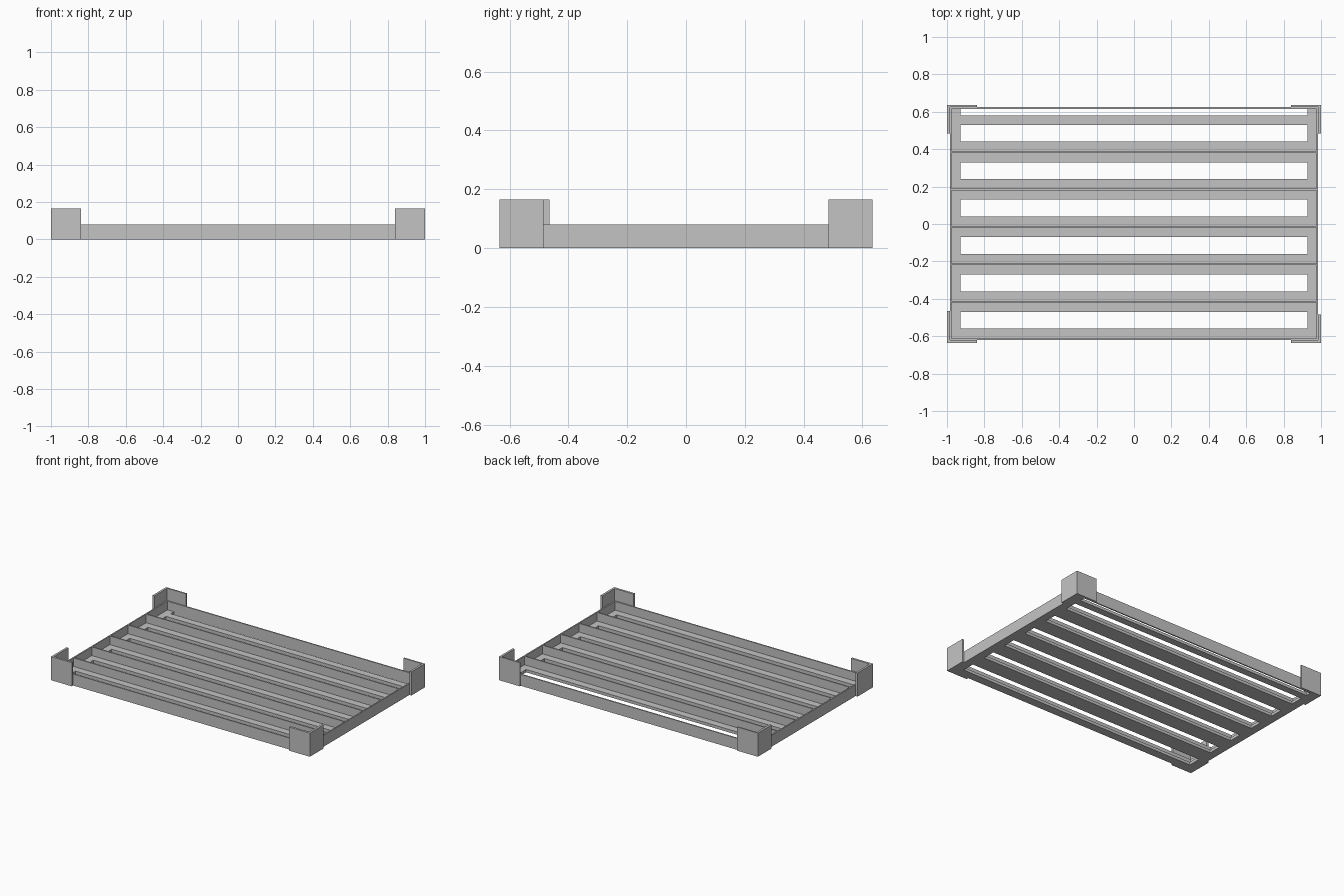
import bpy
import bmesh

cube = bpy.data.objects.get("Cube")
if cube:
    bpy.data.objects.remove(cube, do_unlink=True)

grey = bpy.data.materials.new("light grey")
grey.use_nodes = True
colour = (0.55, 0.55, 0.55, 1)
grey.diffuse_color = colour
grey.node_tree.nodes["Principled BSDF"].inputs["Base Color"].default_value = colour


def add_object(name, bm):
    mesh = bpy.data.meshes.new(name)
    bm.to_mesh(mesh)
    bm.free()
    mesh.materials.append(grey)
    obj = bpy.data.objects.new(name, mesh)
    bpy.context.collection.objects.link(obj)
    return obj


def box(name, x, y, z):
    bm = bmesh.new()
    bmesh.ops.create_cube(bm, size=1)
    for v in bm.verts:
        v.co = [r[0] if c < 0 else r[1] for c, r in zip(v.co, (x, y, z))]
    return add_object(name, bm)


def extrude_outline(name, outline, height):
    bm = bmesh.new()
    face = bm.faces.new([bm.verts.new((x, y, 0)) for x, y in outline])
    top = bmesh.ops.extrude_face_region(bm, geom=[face])["geom"]
    for v in top:
        if isinstance(v, bmesh.types.BMVert):
            v.co.z = height
    bmesh.ops.recalc_face_normals(bm, faces=bm.faces)
    return add_object(name, bm)


W, D = 0.985, 0.625       # tray half width and half depth
WALL, WALL_H = 0.009, 0.08
FLOOR = 0.02
SLOT_X, PITCH = 0.927, 0.2
FRONT = -0.62

# Floor grid: slats between slots, joined by a rail along each side
slot_starts = [-0.56 + PITCH * i for i in range(6)]
slat_edges = [FRONT] + [s + 0.09 for s in slot_starts]
slat_ends = slot_starts + [0.58]
for i, (y0, y1) in enumerate(zip(slat_edges, slat_ends)):
    box(f"floor_slat_{i + 1}", (-SLOT_X, SLOT_X), (y0, y1), (0, FLOOR))
for name, s in (("left", 1), ("right", -1)):
    xs = sorted((s * SLOT_X, s * (W - WALL)))
    box(f"floor_rail_{name}", xs, (FRONT, D), (0, FLOOR))
    xs = sorted((s * (W - WALL), s * W))
    box(f"side_wall_{name}", xs, (FRONT, D), (0, WALL_H))

# Front and back walls, with dividers between the compartments
inner = W - WALL
box("front_wall", (-inner, inner), (FRONT, FRONT + WALL), (0, WALL_H))
box("back_wall", (-inner, inner), (D - WALL, D), (0, WALL_H))
for i in range(1, 6):
    y = FRONT + PITCH * i
    box(f"divider_{i}", (-inner, inner), (y, y + WALL), (FLOOR, WALL_H))

# L-shaped corner brackets wrapped around the outside of the walls
for name, sx, sy, arm_end in (
    ("front_left", 1, -1, 0.485), ("front_right", -1, -1, 0.465),
    ("back_left", 1, 1, 0.485), ("back_right", -1, 1, 0.485),
):
    yo, yi = 0.635, D if sy > 0 else -FRONT
    outline = [(1, yo), (0.84, yo), (0.84, yi), (W, yi), (W, arm_end), (1, arm_end)]
    extrude_outline(f"corner_bracket_{name}",
                    [(sx * x, sy * y) for x, y in outline], 0.165)
